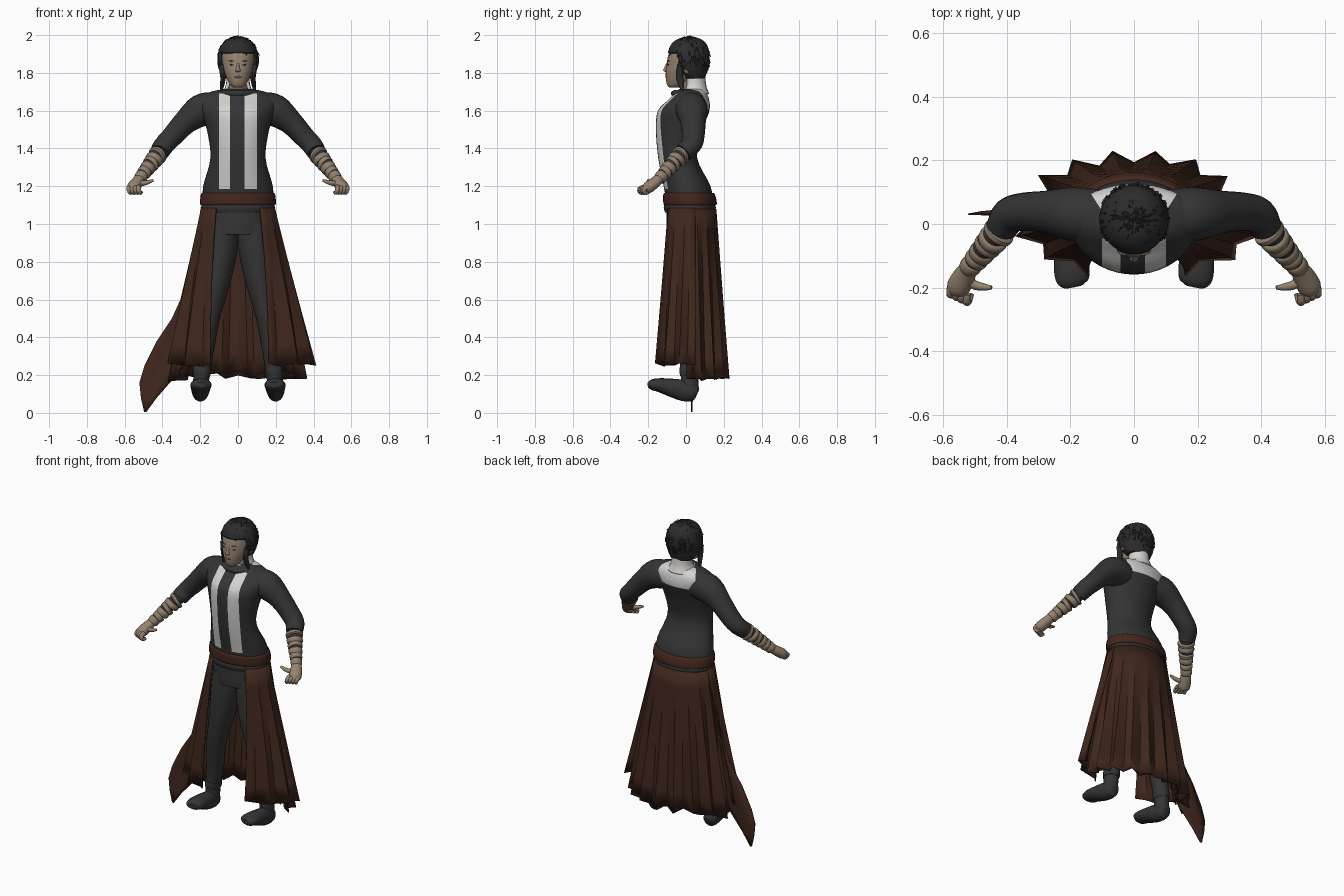
import bpy, bmesh, math, random
from mathutils import Vector, Matrix

random.seed(4)
if "Cube" in bpy.data.objects:
    bpy.data.objects.remove(bpy.data.objects["Cube"])


def material(name, r, g, b):
    m = bpy.data.materials.new(name)
    m.use_nodes = True
    m.diffuse_color = (r, g, b, 1)
    bsdf = m.node_tree.nodes["Principled BSDF"]
    bsdf.inputs["Base Color"].default_value = (r, g, b, 1)
    bsdf.inputs["Roughness"].default_value = 0.8
    return m


CHARCOAL = material("charcoal cloth", 0.035, 0.035, 0.036)
WHITE = material("off white cloth", 0.66, 0.65, 0.63)
BROWN = material("brown leather", 0.05, 0.02, 0.012)
BELT = material("belt leather", 0.058, 0.02, 0.013)
SKIN = material("skin", 0.3, 0.225, 0.16)
LIPS = material("lips", 0.2, 0.12, 0.09)
WRAP = material("tan wrap", 0.28, 0.215, 0.155)
HAIR = material("black hair", 0.025, 0.025, 0.026)


def finish(bm, name, mats, smooth=40):
    bmesh.ops.recalc_face_normals(bm, faces=bm.faces)
    me = bpy.data.meshes.new(name)
    bm.to_mesh(me)
    bm.free()
    ob = bpy.data.objects.new(name, me)
    bpy.context.collection.objects.link(ob)
    for m in mats:
        me.materials.append(m)
    if smooth:
        bpy.ops.object.select_all(action='DESELECT')
        ob.select_set(True)
        bpy.context.view_layer.objects.active = ob
        bpy.ops.object.shade_smooth_by_angle(angle=math.radians(smooth))
    return ob


def spline(pts, k):
    # Catmull-Rom interpolation of centre and radii together
    p = [Vector(q) for q in pts]
    out = []
    for i in range(len(p) - 1):
        a, b, c, d = p[max(i - 1, 0)], p[i], p[i + 1], p[min(i + 2, len(p) - 1)]
        for j in range(k):
            t = j / k
            out.append(0.5 * (2 * b + (c - a) * t + (2 * a - 5 * b + 4 * c - d) * t ** 2
                              + (3 * b - a - 3 * c + d) * t ** 3))
    return out + [p[-1]]


def loft_mesh(pts, sides=20, k=4, axis=None, ref=(0, 1, 0), flip=1):
    # rings of x, y, z, half width, half depth
    rings = spline([(q[0] * flip, *q[1:]) for q in pts], k)
    bm, loops = bmesh.new(), []
    for i, q in enumerate(rings):
        t = Vector(axis) if axis else (rings[min(i + 1, len(rings) - 1)] - rings[max(i - 1, 0)])
        t = Vector(t[:3]).normalized()
        u = t.cross(Vector(ref)).normalized()
        v = u.cross(t)
        loops.append([bm.verts.new(Vector(q[:3]) + u * q[3] * math.cos(a) + v * q[4] * math.sin(a))
                      for a in (2 * math.pi * s / sides for s in range(sides))])
    for a, b in zip(loops, loops[1:]):
        for s in range(sides):
            n = (s + 1) % sides
            bm.faces.new((a[s], a[n], b[n], b[s]))
    bm.faces.new(loops[0])
    bm.faces.new(loops[-1])
    return bm


def loft(name, pts, mat, **kw):
    return finish(loft_mesh(pts, **kw), name, [mat])


def stack(rows):
    return [(0, y, z, rx, ry) for z, y, rx, ry in rows]


UP = (0, 0, 1)

# Tunic body, cut along the stripes and the pale back yoke
bm = loft_mesh(stack([(1.02, .02, .165, .115), (1.1, .02, .185, .122), (1.2, .006, .184, .124),
                      (1.35, -.044, .146, .103), (1.5, -.036, .165, .123), (1.6, -.012, .197, .136),
                      (1.66, .016, .205, .106), (1.695, .026, .16, .082), (1.715, .03, .075, .065)]),
               sides=40, axis=UP)
cuts = [((x, 0, 0), (1, 0, 0)) for x in (-.1, -.042, .034, .1)]
cuts += [((0, 0, z), UP) for z in (1.185, 1.605, 1.69)]
cuts += [((s * .1, .04, 0), (s * .84, -.54, 0)) for s in (1, -1)]
for co, no in cuts:
    bmesh.ops.bisect_plane(bm, geom=bm.verts[:] + bm.edges[:] + bm.faces[:], plane_co=co, plane_no=no)
for f in bm.faces:
    c = f.calc_center_median()
    stripe = c.y < -.03 and (-.1 < c.x < -.042 or .034 < c.x < .1) and 1.185 < c.z < 1.69
    yoke = c.y > .03 and abs(c.x) < .1 + (c.y - .04) * .643 and c.z > 1.605
    f.material_index = int(stripe or yoke)
finish(bm, "tunic_body", [CHARCOAL, WHITE])

# Collar: dark roll around the neck with a tall pale back
loft("neck", stack([(1.66, .03, .06, .055), (1.72, .028, .05, .05), (1.79, .022, .05, .055)]), SKIN, axis=UP)
loft("collar_roll", stack([(1.68, .012, .1, .088), (1.697, .01, .102, .09), (1.71, .015, .085, .075)]),
     CHARCOAL, axis=UP, sides=28)
bm = loft_mesh(stack([(1.69, .035, .09, .088), (1.73, .042, .066, .066), (1.785, .042, .06, .06)]), axis=UP)
bmesh.ops.delete(bm, geom=[f for f in bm.faces if f.calc_center_median().y < .005 or len(f.verts) > 4],
                 context='FACES')
finish(bm, "back_collar", [WHITE]).modifiers.new("thickness", 'SOLIDIFY').thickness = .008

# Trousers seat, hip band and belt
loft("trouser_seat", stack([(.95, .015, .158, .112), (.956, .015, .168, .118), (1.1, .02, .18, .122)]),
     CHARCOAL, axis=UP, sides=28)
loft("hip_band", stack([(1.06, .02, .186, .13), (1.085, .02, .195, .138), (1.11, .02, .19, .132)]),
     CHARCOAL, axis=UP, sides=36)
loft("belt", stack([(1.1, .022, .193, .134), (1.105, .022, .2, .141), (1.13, .02, .2, .141),
                    (1.158, .016, .196, .136), (1.165, .015, .188, .128)]), BELT, axis=UP, sides=36, k=3)

# Head, face and features
loft("head", stack([(1.722, -.062, .022, .025), (1.736, -.054, .04, .046), (1.775, -.034, .062, .073),
                    (1.83, -.014, .081, .091), (1.9, -.002, .086, .09), (1.95, .01, .07, .075),
                    (1.975, .015, .03, .03)]), SKIN, axis=UP, sides=28)
loft("nose", [(0, -.096, 1.855, .006, .006), (0, -.107, 1.825, .009, .01), (0, -.108, 1.812, .014, .012),
              (0, -.1, 1.803, .008, .006)], SKIN, axis=UP, sides=12)


def blob(name, loc, size, mat, tilt=0):
    bm = bmesh.new()
    bmesh.ops.create_uvsphere(bm, u_segments=12, v_segments=8, radius=1)
    bm.transform(Matrix.Translation(loc) @ Matrix.Rotation(tilt, 4, 'Z') @ Matrix.Diagonal((*size, 1)))
    return finish(bm, name, [mat])


blob("mouth", (0, -.103, 1.778), (.021, .006, .006), LIPS)
for s, side in ((1, "left"), (-1, "right")):
    blob(side + "_eye", (s * .035, -.0945, 1.843), (.012, .004, .003), HAIR, s * .35)
    blob(side + "_eyebrow", (s * .037, -.0935, 1.864), (.017, .004, .003), LIPS, s * .35)
    blob(side + "_ear", (s * .087, .005, 1.825), (.01, .018, .028), SKIN)
    loft(side + "_braid", [(s * .088, -.03, 1.84, .016, .016), (s * .08, -.035, 1.78, .014, .02),
                           (s * .083, -.025, 1.74, .012, .016), (s * .09, -.02, 1.7, .005, .005)],
         HAIR, sides=10)

# Hair cap opened around the face, with overlapping shaggy locks
bm = loft_mesh(stack([(1.77, .045, .075, .055), (1.82, .024, .102, .092), (1.88, .014, .109, .11),
                      (1.94, .015, .093, .1), (1.975, .017, .06, .068), (1.99, .02, .02, .02)]),
               axis=UP, sides=36, k=5)
bmesh.ops.delete(bm, geom=[f for f in bm.faces if f.calc_center_median().y < -.04
                           and f.calc_center_median().z < 1.9], context='FACES')
finish(bm, "hair_cap", [HAIR]).modifiers.new("thickness", 'SOLIDIFY').thickness = .01
bm = bmesh.new()
for i in range(190):
    phi, th = random.uniform(0, 2 * math.pi), random.uniform(.15, 2.1)
    n = Vector((math.sin(th) * math.cos(phi), math.sin(th) * math.sin(phi), math.cos(th)))
    p = Vector((n.x * .104, .017 + n.y * .106, 1.873 + n.z * .113))
    if p.y < -.04 and p.z < 1.915:
        continue
    down = Vector((math.cos(th) * math.cos(phi), math.cos(th) * math.sin(phi), -math.sin(th)))
    rot = (down + n * random.uniform(.05, .3)).to_track_quat('Z', 'Y').to_matrix().to_4x4()
    bmesh.ops.create_cone(bm, segments=5, radius1=.011, radius2=.002, depth=random.uniform(.04, .065),
                          cap_ends=True, matrix=Matrix.Translation(p) @ rot)
finish(bm, "hair_locks", [HAIR], 0)

# Arms, hands, legs and feet, mirrored
for s, side in ((1, "left"), (-1, "right")):
    loft(side + "_sleeve", [(.06, .025, 1.615, .075, .075), (.13, .027, 1.612, .084, .086),
                            (.2, .032, 1.598, .084, .086), (.278, .038, 1.539, .067, .065),
                            (.35, .038, 1.462, .06, .056), (.392, .026, 1.417, .057, .053),
                            (.416, -.012, 1.378, .05, .05)], CHARCOAL, flip=s, ref=UP)
    loft(side + "_forearm", [(.4, .01, 1.4, .04, .04), (.47, -.075, 1.315, .036, .036),
                             (.52, -.14, 1.24, .025, .025)], CHARCOAL, flip=s, ref=UP)
    a, b = Vector((.418, -.018, 1.375)), Vector((.522, -.142, 1.238))
    for i in range(6):
        c, r = a.lerp(b, (i + .5) / 6), .051 - .0034 * i
        d = (b - a).normalized() * (.0145 + .001 * i) + Vector((0, 0, .003 * (-1) ** i))
        loft(f"{side}_wrap_{i + 1}", [(*(c + d * q), r * w, r * w) for q, w in
                                      ((-1, .82), (-.6, 1), (.6, .98), (1, .8))], WRAP, flip=s, ref=UP, k=2)
    loft(side + "_palm", [(.515, -.132, 1.25, .027, .025), (.535, -.165, 1.22, .035, .029),
                          (.553, -.2, 1.193, .037, .031), (.56, -.218, 1.18, .024, .022)],
         SKIN, flip=s, ref=UP)
    for i in range(4):
        x, y = .576 - .017 * i, -.196 - .008 * i
        loft(f"{side}_finger_{i + 1}", [(x, y, 1.197, .013, .013), (x + .002, y - .025, 1.185, .013, .013),
                                        (x - .006, y - .02, 1.165, .011, .011), (x - .014, y, 1.168, .008, .008)],
             SKIN, flip=s, ref=(1, 0, 0), sides=10, k=3)
    loft(side + "_thumb", [(.535, -.165, 1.215, .02, .018), (.505, -.19, 1.215, .015, .014),
                           (.475, -.198, 1.222, .012, .011), (.448, -.2, 1.232, .006, .006)],
         SKIN, flip=s, ref=UP, sides=12)
    loft(side + "_leg", [(.085, .015, 1.0, .085, .1), (.09, .01, .88, .089, .1), (.11, 0, .72, .076, .088),
                         (.15, -.005, .52, .058, .065), (.175, .018, .36, .052, .06),
                         (.193, .02, .2, .043, .048), (.197, .02, .11, .042, .046)], CHARCOAL, flip=s)
    loft(side + "_cuff", [(.188, .02, .24, .047, .053), (.191, .02, .22, .049, .055),
                          (.194, .02, .195, .045, .051)], CHARCOAL, flip=s)
    loft(side + "_foot", [(.199, .06, .102, .02, .025), (.199, .045, .107, .04, .046),
                          (.199, -.01, .118, .046, .056), (.198, -.08, .134, .052, .048),
                          (.196, -.14, .147, .056, .037), (.193, -.18, .149, .05, .029),
                          (.19, -.198, .148, .028, .016)], CHARCOAL, flip=s, ref=UP)


# Pleated skirt: panels sweep between angles at the waist and at the hem
def panel(name, top, hem, rx, ry, z0, z1, pleats, amp, jag, flip=1):
    bm, cols = bmesh.new(), 2 * pleats + 1
    fold = [(1 if c % 2 == 0 else -1) * amp * random.uniform(.6, 1.3) for c in range(cols)]
    drop = [z1 + random.uniform(-jag, jag) for c in range(cols)]
    rows = []
    for r in range(9):
        t, row = r / 8, []
        for c in range(cols):
            u = c / (cols - 1)
            a0, a1 = top[0] + (top[1] - top[0]) * u, hem[0] + (hem[1] - hem[0]) * u
            a = math.radians(a0 + (a1 - a0) * t)
            w = 1 + fold[c] * (.1 + .9 * t)
            x = (.197 + (rx - .197) * t) * w * math.cos(a)
            y = .02 + (.142 + (ry - .142) * t) * w * math.sin(a)
            row.append(bm.verts.new((flip * x, y, z0 + (drop[c] - z0) * t)))
        rows.append(row)
    for p, q in zip(rows, rows[1:]):
        for c in range(cols - 1):
            bm.faces.new((p[c], p[c + 1], q[c + 1], q[c]))
    ob = finish(bm, name, [BROWN], 25)
    ob.modifiers.new("thickness", 'SOLIDIFY').thickness = .006


panel("skirt_back", (-6, 186), (-4, 184), .34, .195, 1.08, .19, 9, .1, .025)
panel("skirt_back_lining", (10, 170), (0, 180), .285, .16, 1.06, .21, 9, .07, .02)
panel("left_front_panel", (12, -54), (8, -68), .4, .182, 1.085, .255, 3, .075, .01)
panel("right_front_panel", (12, -54), (8, -68), .36, .182, 1.085, .255, 3, .075, .01, -1)

# Loose trailing corner of the skirt
bm, rows = bmesh.new(), []
for z, outer, inner in ((.74, -.26, -.24), (.6, -.305, -.25), (.5, -.35, -.26), (.38, -.43, -.27),
                        (.25, -.495, -.28), (.16, -.522, -.36), (.08, -.514, -.43), (.005, -.497, -.485)):
    rows.append([bm.verts.new((outer + (inner - outer) * u, .033 + .012 * math.sin(u * 5) * min(1, z * 4), z))
                 for u in (0, .25, .5, .75, 1)])
for p, q in zip(rows, rows[1:]):
    for c in range(4):
        bm.faces.new((p[c], p[c + 1], q[c + 1], q[c]))
finish(bm, "skirt_trail", [BROWN], 50).modifiers.new("thickness", 'SOLIDIFY').thickness = .005
